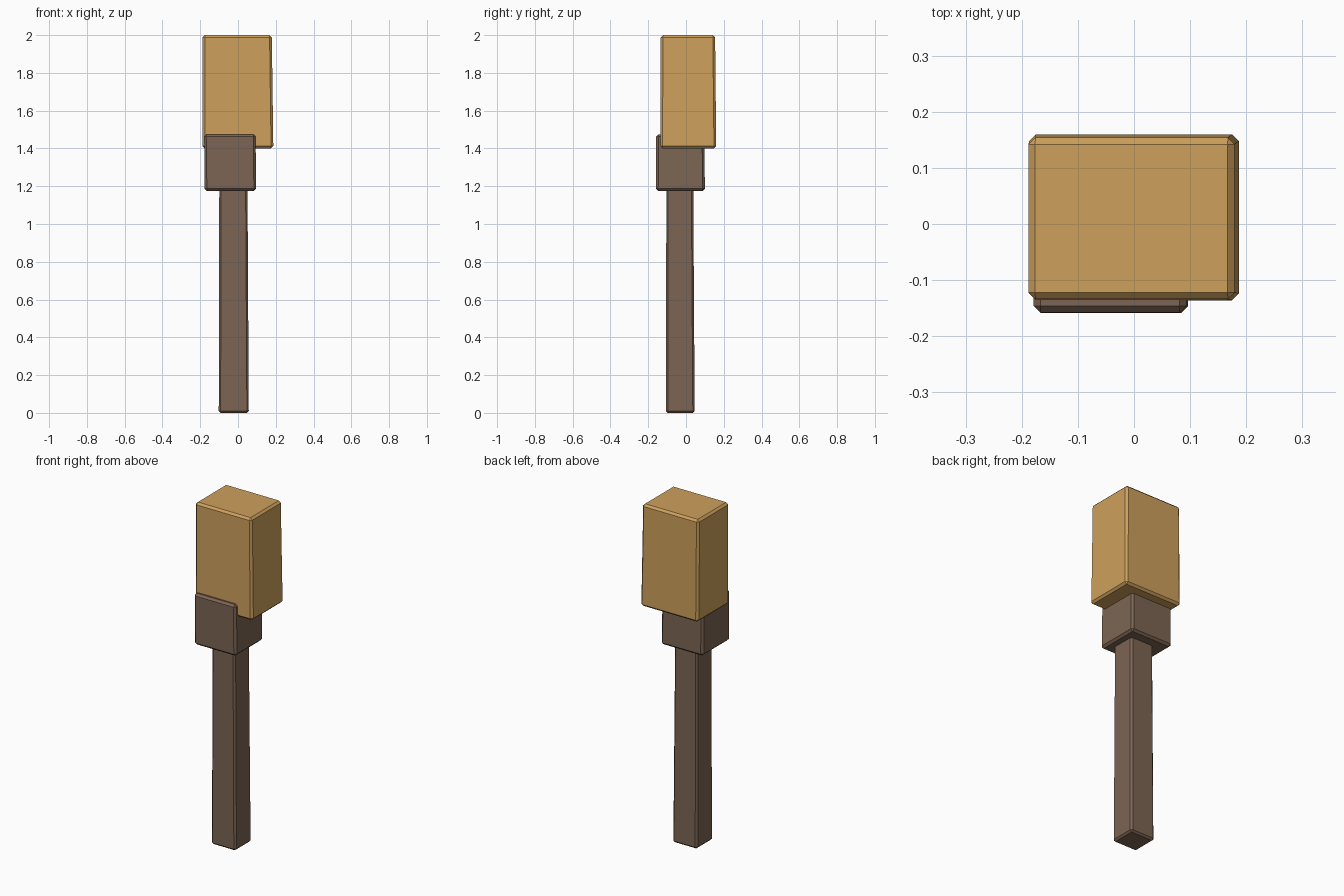
import bpy
import bmesh

if "Cube" in bpy.data.objects:
    bpy.data.objects.remove(bpy.data.objects["Cube"])


def srgb(r, g, b):
    def lin(c):
        c /= 255
        return c / 12.92 if c <= 0.04045 else ((c + 0.055) / 1.055) ** 2.4
    return (lin(r), lin(g), lin(b), 1)


def material(name, rgb):
    m = bpy.data.materials.new(name)
    m.diffuse_color = srgb(*rgb)
    m.use_nodes = True
    m.node_tree.nodes["Principled BSDF"].inputs["Base Color"].default_value = m.diffuse_color
    return m


tan = material("tan_wood", (206, 160, 92))
brown = material("dark_brown_wood", (124, 101, 83))


def block(name, z0, z1, low, high, mat, bevel):
    """Chamfered block between a low and a high rectangle (x0, x1, y0, y1)."""
    bm = bmesh.new()
    bmesh.ops.create_cube(bm, size=2)
    for v in bm.verts:
        x0, x1, y0, y1 = high if v.co.z > 0 else low
        v.co = (x1 if v.co.x > 0 else x0,
                y1 if v.co.y > 0 else y0,
                z1 if v.co.z > 0 else z0)
    bmesh.ops.bevel(bm, geom=bm.edges[:], offset=bevel, segments=1,
                    affect='EDGES', profile=0.5)
    bmesh.ops.recalc_face_normals(bm, faces=bm.faces[:])
    mesh = bpy.data.meshes.new(name)
    bm.to_mesh(mesh)
    bm.free()
    mesh.materials.append(mat)
    obj = bpy.data.objects.new(name, mesh)
    bpy.context.collection.objects.link(obj)
    return obj


# Long square handle, very slightly tapered
block("handle", 0.0, 1.25, (-0.102, 0.057, -0.106, 0.046),
      (-0.099, 0.05, -0.104, 0.038), brown, 0.01)

# Collar joining the handle and the head
block("collar", 1.175, 1.475, (-0.177, 0.096, -0.159, 0.1),
      (-0.179, 0.093, -0.158, 0.097), brown, 0.012)

# Large block head, offset from the collar
block("head", 1.4, 2.0, (-0.187, 0.187, -0.136, 0.16),
      (-0.188, 0.179, -0.134, 0.154), tan, 0.012)
